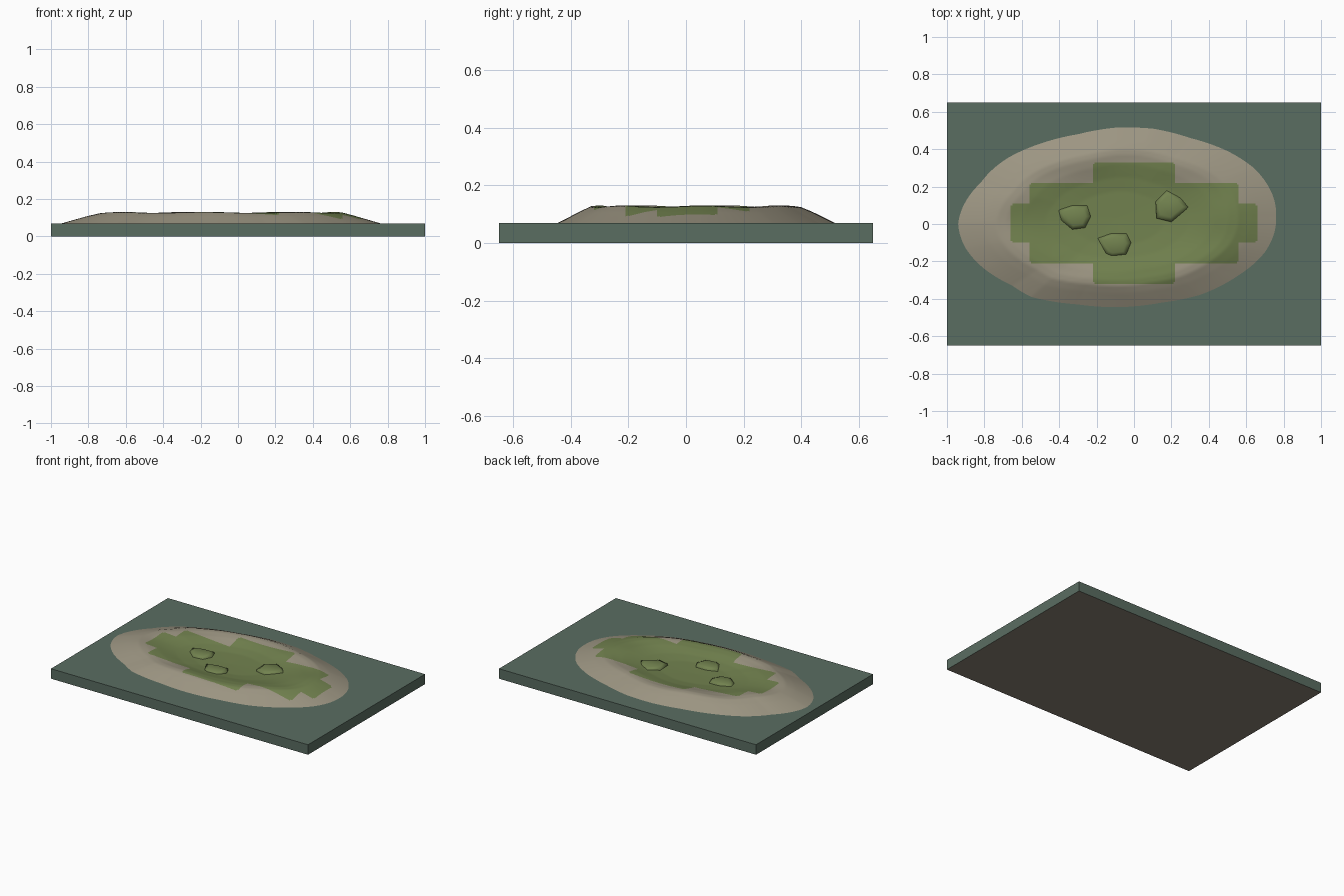
import bpy, bmesh, math
from mathutils import Vector

if "Cube" in bpy.data.objects:
    bpy.data.objects.remove(bpy.data.objects["Cube"])


def material(name, rgb):
    m = bpy.data.materials.new(name)
    m.diffuse_color = (*rgb, 1)
    m.use_nodes = True
    m.node_tree.nodes["Principled BSDF"].inputs["Base Color"].default_value = m.diffuse_color
    return m


WATER = material("water_teal", (0.102, 0.153, 0.121))
UNDER = material("underside_brown", (0.245, 0.215, 0.172))
SAND = material("sand_beige", (0.335, 0.303, 0.225))
GRASS = material("grass_green", (0.168, 0.224, 0.078))


def finish(bm, name, mats, smooth=None):
    me = bpy.data.meshes.new(name)
    bm.to_mesh(me)
    bm.free()
    for m in mats:
        me.materials.append(m)
    ob = bpy.data.objects.new(name, me)
    bpy.context.collection.objects.link(ob)
    if smooth:
        bpy.ops.object.select_all(action='DESELECT')
        ob.select_set(True)
        bpy.context.view_layer.objects.active = ob
        bpy.ops.object.shade_smooth_by_angle(angle=math.radians(smooth))
    return ob


# Water slab with brown underside
bm = bmesh.new()
bmesh.ops.create_cube(bm, size=1)
for v in bm.verts:
    v.co = (v.co.x * 2, v.co.y * 1.3, (v.co.z + 0.5) * 0.07)
bm.normal_update()
for f in bm.faces:
    f.material_index = 1 if f.normal.z < -0.5 else 0
finish(bm, "water_slab", [WATER, UNDER])

# Island shoreline, stored as angle -> radius in a stretched (elliptic) space
CX, CY, RX, RY = -0.09, 0.03, 0.85, 0.48
SHORE = [(.76, .04), (.73, .18), (.64, .30), (.5, .39), (.3, .46), (.1, .51),
         (-.1, .515), (-.3, .48), (-.5, .43), (-.68, .35), (-.82, .22),
         (-.9, .12), (-.94, 0), (-.9, -.13), (-.8, -.24), (-.65, -.33),
         (-.55, -.39), (-.3, -.43), (-.1, -.445), (.15, -.42), (.35, -.38),
         (.55, -.28), (.7, -.15)]


def polar(x, y):
    u, v = (x - CX) / RX, (y - CY) / RY
    return math.atan2(v, u) % math.tau, math.hypot(u, v)


POL = sorted(polar(*p) for p in SHORE)
POL = [(POL[-1][0] - math.tau, POL[-1][1])] + POL + [(POL[0][0] + math.tau, POL[0][1])]
# Height against relative distance from the centre: shallow bowl, rim, slope
PROFILE = [(0, .090), (.3, .093), (.45, .103), (.60, .121), (.70, .128), (.76, .126),
           (.84, .109), (1, .07), (1.1, .045), (9, .0)]


def lerp(table, t):
    for (a, p), (b, q) in zip(table, table[1:]):
        if a <= t <= b:
            return p + (q - p) * (t - a) / (b - a)
    return table[-1][1]


def height(x, y):
    a, r = polar(x, y)
    t = r / lerp(POL, a)
    bump = math.exp(-((t - .68) / .12) ** 2)
    return lerp(PROFILE, t) + .003 * bump * math.sin(7 * a + 1)


# Grass patch: stepped union of rounded rectangles
STEPS = [(.662, .107), (.557, .217), (.222, .327)]


def is_grass(x, y, r=.025):
    y -= .005
    for w, h in STEPS:
        dx, dy = abs(x) - w + r, abs(y) - h + r
        if math.hypot(max(dx, 0), max(dy, 0)) < r:
            return True
    return False


# Island terrain
S = 0.01
bm = bmesh.new()
xs, ys = range(-97, 80), range(-48, 55)
grid = {(i, j): bm.verts.new((i * S, j * S, height(i * S, j * S))) for i in xs for j in ys}
for i in xs[:-1]:
    for j in ys[:-1]:
        q = [grid[i, j], grid[i + 1, j], grid[i + 1, j + 1], grid[i, j + 1]]
        if max(v.co.z for v in q) > .07:
            f = bm.faces.new(q)
            f.material_index = int(is_grass((i + .5) * S, (j + .5) * S))
bmesh.ops.delete(bm, geom=[v for v in bm.verts if not v.link_faces], context='VERTS')
finish(bm, "island", [SAND, GRASS], 60)

# Low mossy stones set in the grass
STONES = [
    [(-.23, .04), (-.25, .10), (-.33, .10), (-.405, .075), (-.39, .02), (-.33, -.03), (-.26, -.02)],
    [(-.015, -.10), (-.04, -.05), (-.12, -.05), (-.195, -.075), (-.15, -.16), (-.12, -.175), (-.04, -.165)],
    [(.295, .09), (.25, .14), (.175, .18), (.115, .12), (.12, .03), (.20, .01)],
]
for n, pts in enumerate(STONES):
    c = sum((Vector(p) for p in pts), Vector((0, 0))) / len(pts)
    g = height(c.x, c.y)
    bm = bmesh.new()
    rings = []
    for s, z in ((1, -.008), (.98, .006), (.68, .017)):
        rings.append([bm.verts.new((*(c + (Vector(p) - c) * s), g + z)) for p in pts])
    for lo, hi in zip(rings, rings[1:]):
        for k in range(len(pts)):
            m = (k + 1) % len(pts)
            bm.faces.new((lo[k], lo[m], hi[m], hi[k]))
    bm.faces.new(rings[-1])
    bm.faces.new(rings[0][::-1])
    finish(bm, f"mossy_stone_{n + 1}", [GRASS], 75)
